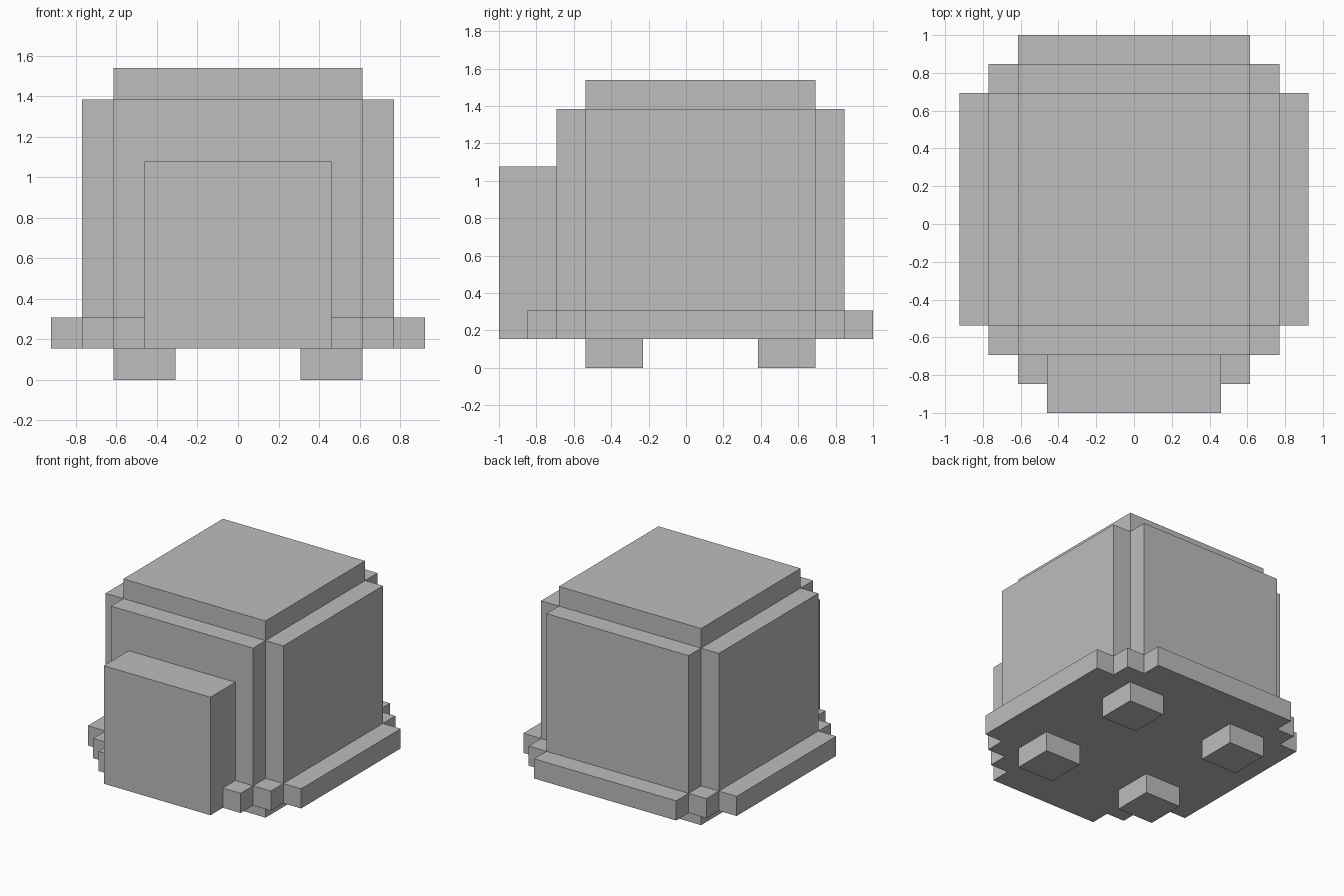
import bpy
import bmesh

if "Cube" in bpy.data.objects:
    bpy.data.objects.remove(bpy.data.objects["Cube"])

U = 2 / 13          # block size
CY = 0.5            # body centre along y, in blocks

grey = bpy.data.materials.new("plain grey")
grey.diffuse_color = (0.51, 0.51, 0.51, 1)
grey.use_nodes = True
grey.node_tree.nodes["Principled BSDF"].inputs["Base Color"].default_value = grey.diffuse_color


def prism(name, outline, z0, z1):
    """Extrude an outline, given in blocks, from z0 to z1."""
    bm = bmesh.new()
    face = bm.faces.new([bm.verts.new((x * U, y * U, z0 * U)) for x, y in outline])
    top = bmesh.ops.extrude_face_region(bm, geom=[face])["geom"]
    bmesh.ops.translate(bm, vec=(0, 0, (z1 - z0) * U),
                        verts=[v for v in top if isinstance(v, bmesh.types.BMVert)])
    bmesh.ops.recalc_face_normals(bm, faces=bm.faces)
    mesh = bpy.data.meshes.new(name)
    bm.to_mesh(mesh)
    bm.free()
    mesh.materials.append(grey)
    obj = bpy.data.objects.new(name, mesh)
    bpy.context.collection.objects.link(obj)
    return obj


def box(name, x0, x1, y0, y1, z0, z1):
    return prism(name, [(x0, y0), (x1, y0), (x1, y1), (x0, y1)], z0, z1)


def stepped(corner):
    """Mirror one stepped corner into a closed outline around the body centre."""
    back = corner[::-1]
    pts = (corner + [(-x, y) for x, y in back]
           + [(-x, -y) for x, y in corner] + [(x, -y) for x, y in back])
    return [(x, y + CY) for x, y in pts]


# Shell: cross-shaped walls under a square cap
prism("shell_walls", stepped([(5, 4), (4, 4), (4, 5)]), 2, 9)
box("shell_cap", -4, 4, CY - 4, CY + 4, 9, 10)

# Stepped rim around the base, closing the underside
prism("shell_rim", stepped([(6, 4), (5, 4), (5, 5), (4, 5), (4, 6)]), 1, 2)

# Head block on the front
box("head", -3, 3, -6.5, -4.5, 1, 7)

# Four short feet
for side, x in (("left", -4), ("right", 2)):
    for end, y in (("front", CY - 4), ("back", CY + 2)):
        box(f"{end}_{side}_foot", x, x + 2, y, y + 2, 0, 1)
